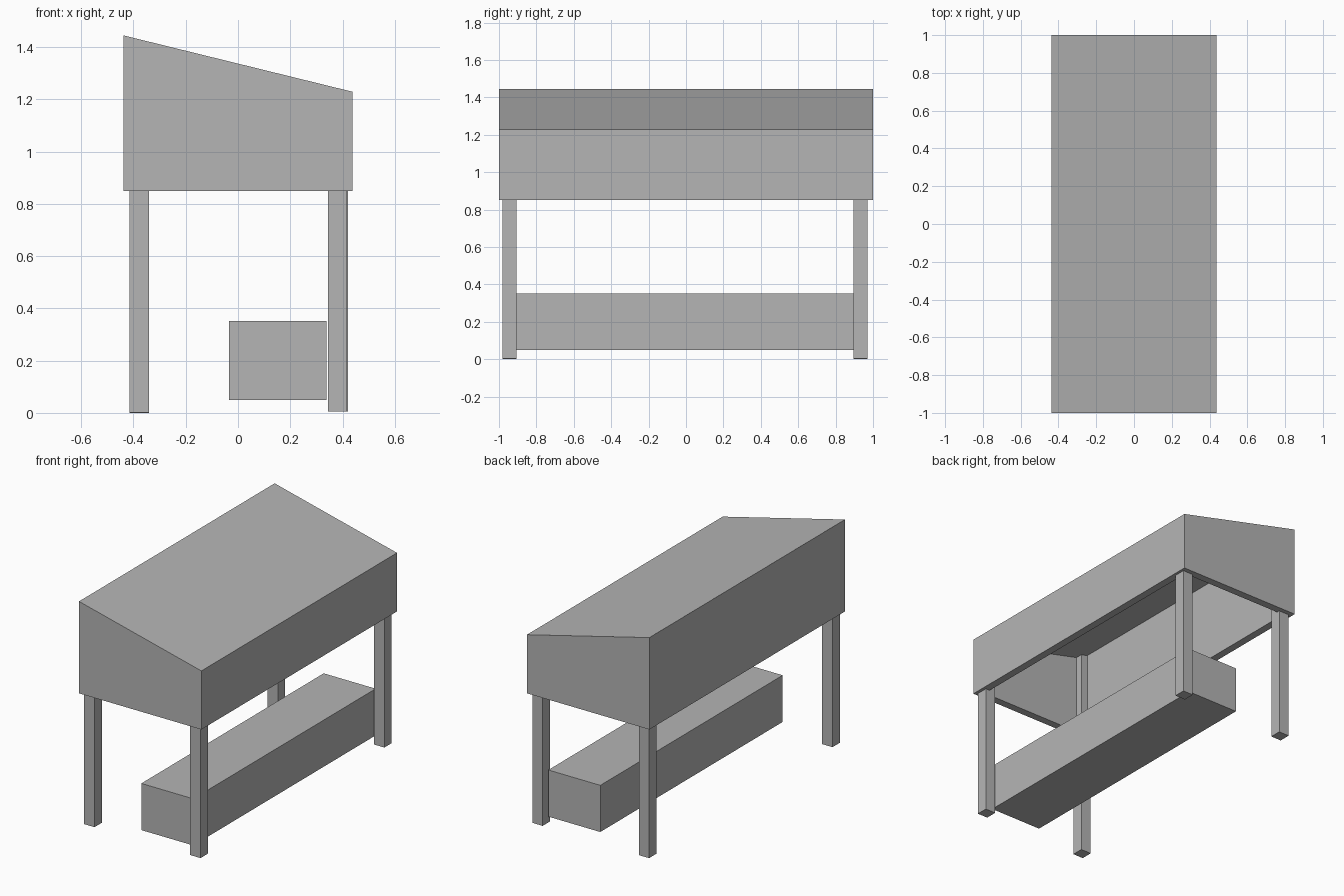
import bpy, bmesh

if "Cube" in bpy.data.objects:
    bpy.data.objects.remove(bpy.data.objects["Cube"])

# Darker grey for every part
grey = bpy.data.materials.new("dark_grey")
grey.diffuse_color = (0.46, 0.46, 0.46, 1)
grey.use_nodes = True
grey.node_tree.nodes["Principled BSDF"].inputs["Base Color"].default_value = grey.diffuse_color

def box(name, lo, hi):
    bm = bmesh.new()
    bmesh.ops.create_cube(bm, size=1)
    for v in bm.verts:
        v.co = [(a + b) / 2 + c * (b - a) for a, b, c in zip(lo, hi, v.co)]
    return finish(name, bm)

def finish(name, bm):
    bmesh.ops.recalc_face_normals(bm, faces=bm.faces)
    me = bpy.data.meshes.new(name)
    bm.to_mesh(me)
    bm.free()
    me.materials.append(grey)
    ob = bpy.data.objects.new(name, me)
    bpy.context.collection.objects.link(ob)
    return ob

X, Y, Z0 = 0.438, 1.0, 0.85
T = 0.05  # wall thickness

def roof(x):
    return 1.337 - 0.246 * x

# Sloped hood: outer and inner shells joined by a rim, open underneath
bm = bmesh.new()
def ring(x, y, z):
    return [bm.verts.new((sx * x, sy * y, z(sx * x)))
            for sx, sy in ((-1, -1), (1, -1), (1, 1), (-1, 1))]
rings = [ring(X, Y, roof),
         ring(X, Y, lambda x: Z0),
         ring(X - T, Y - T, lambda x: Z0),
         ring(X - T, Y - T, lambda x: roof(x) - T)]
for a, b in zip(rings, rings[1:]):
    for i in range(4):
        j = (i + 1) % 4
        bm.faces.new((a[i], a[j], b[j], b[i]))
bm.faces.new(rings[0])
bm.faces.new(rings[3])
finish("sloped_hood", bm)

# Four legs running up inside the hood into the ceiling
for name, x, y, z in (("front_left_leg", -0.415, -0.98, 0.002),
                      ("back_left_leg", -0.415, 0.895, 0.0),
                      ("front_right_leg", 0.344, -0.98, 0.005),
                      ("back_right_leg", 0.347, 0.895, 0.005)):
    box(name, (x, y, z), (x + 0.074, y + 0.075, roof(x + 0.074) - T / 2))

# Long low box between the legs
box("lower_box", (-0.034, -0.94, 0.05), (0.338, 0.925, 0.352))
